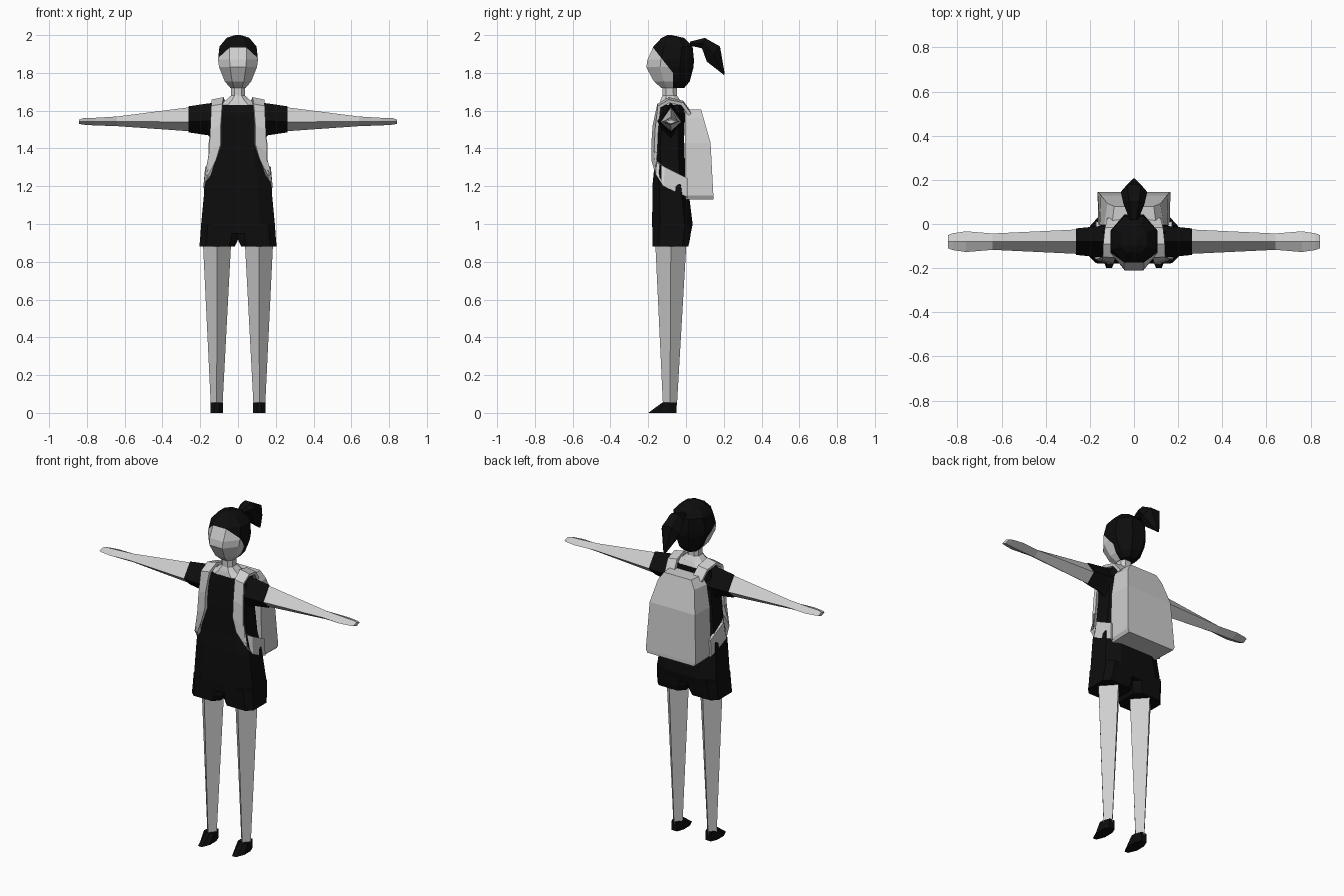
import bpy, bmesh
from mathutils import Vector


def material(name, value):
    m = bpy.data.materials.new(name)
    m.diffuse_color = (value, value, value, 1)
    return m


LIGHT = material("light_grey", 0.62)
DARK = material("near_black", 0.004)


def finish(name, bm, mats):
    bmesh.ops.recalc_face_normals(bm, faces=bm.faces)
    me = bpy.data.meshes.new(name)
    bm.to_mesh(me)
    bm.free()
    for m in mats:
        me.materials.append(m)
    ob = bpy.data.objects.new(name, me)
    bpy.context.collection.objects.link(ob)
    return ob


def loft_bm(rings, closed=True):
    """Skin a list of equally long point rings; closed rings get end caps."""
    bm = bmesh.new()
    vs = [[bm.verts.new(p) for p in r] for r in rings]
    n = len(vs[0])
    for a, b in zip(vs, vs[1:]):
        for i in range(n if closed else n - 1):
            j = (i + 1) % n
            bm.faces.new((a[i], a[j], b[j], b[i]))
    if closed:
        bm.faces.new(vs[0])
        bm.faces.new(vs[-1])
    return bm


def loft(name, rings, mat):
    return finish(name, loft_bm(rings), [mat])


def octagon(z, hx, yf, yb, cx=0.0, c=0.5):
    """Horizontal eight sided section from half width and front/back depth."""
    my, hy = (yf + yb) / 2, (yb - yf) / 2
    pts = [(1, c), (c, 1), (-c, 1), (-1, c), (-1, -c), (-c, -1), (c, -1), (1, -c)]
    return [(cx + hx * u, my + hy * v, z) for u, v in pts]


def flip(rings, s):
    return [[(s * x, y, z) for x, y, z in r] for r in rings]


# head: lofted, then cut along the hairline and coloured by side
bm = loft_bm([octagon(z, hx, f, b, 0, c) for z, hx, f, b, c in [
    (1.72, 0.04, -0.13, -0.01, 0.5),
    (1.755, 0.07, -0.17, 0.02, 0.45),
    (1.83, 0.10, -0.21, 0.04, 0.42),
    (1.87, 0.106, -0.204, 0.042, 0.42),
    (1.94, 0.098, -0.172, 0.035, 0.45),
    (1.985, 0.06, -0.13, -0.01, 0.5),
    (2.0, 0.015, -0.10, -0.075, 0.5)]])
fringe_co, fringe_no = Vector((0, -0.175, 1.935)), Vector((0, 0.14, 0.11))
back_co, back_no = Vector((0, -0.07, 1.8)), Vector((0, 1, 0))
for co, no in ((fringe_co, fringe_no), (back_co, back_no)):
    bmesh.ops.bisect_plane(bm, geom=bm.verts[:] + bm.edges[:] + bm.faces[:],
                           plane_co=co, plane_no=no)
for f in bm.faces:
    c = f.calc_center_median()
    hair = (c - fringe_co).dot(fringe_no) > 0 or (c - back_co).dot(back_no) > 0
    f.material_index = int(hair)
finish("head", bm, [LIGHT, DARK])


# ponytail
def tail_ring(top, bottom, hx):
    (ya, za), (yb, zb) = top, bottom
    ym, zm = (ya + yb) / 2, (za + zb) / 2
    return [(hx / 2, ya, za), (hx, ym, zm), (hx / 2, yb, zb),
            (-hx / 2, yb, zb), (-hx, ym, zm), (-hx / 2, ya, za)]


loft("ponytail", [tail_ring((0.02, 1.965), (0.02, 1.945), 0.02),
                  tail_ring((0.10, 1.985), (0.085, 1.93), 0.048),
                  tail_ring((0.18, 1.94), (0.11, 1.86), 0.06),
                  tail_ring((0.205, 1.795), (0.2, 1.79), 0.008)], DARK)

# neck flaring into the shoulders
loft("neck", [octagon(1.625, 0.118, -0.142, -0.012),
              octagon(1.655, 0.065, -0.135, -0.03),
              octagon(1.68, 0.037, -0.125, -0.048),
              octagon(1.76, 0.035, -0.125, -0.05)], LIGHT)

# shirt and upper shorts
loft("torso", [octagon(z, hx, f, b, 0, 0.6) for z, hx, f, b in [
    (0.95, 0.197, -0.178, 0.025), (1.0, 0.195, -0.179, 0.035),
    (1.2, 0.176, -0.178, 0.01), (1.3, 0.155, -0.168, -0.005),
    (1.45, 0.14, -0.165, -0.01), (1.58, 0.145, -0.152, -0.005),
    (1.63, 0.12, -0.142, -0.012)]], DARK)


def diamond_x(x, y, hy, z0, zm, z1):
    return [(x, y, z1), (x, y + hy, zm), (x, y, z0), (x, y - hy, zm)]


def diamond_z(z, cx, hx, cy, hy):
    return [(cx + hx, cy, z), (cx, cy + hy, z), (cx - hx, cy, z), (cx, cy - hy, z)]


for side, s in (("left", 1), ("right", -1)):
    # shorts leg
    loft(side + "_shorts_leg", flip([
        octagon(0.88, 0.094, -0.177, 0.012, 0.111, 0.65),
        octagon(0.915, 0.1, -0.178, 0.02, 0.101, 0.65),
        octagon(1.0, 0.098, -0.178, 0.033, 0.097, 0.65)], s), DARK)
    # bare leg
    loft(side + "_leg", flip([
        diamond_z(0.04, 0.113, 0.031, -0.085, 0.037),
        diamond_z(0.93, 0.111, 0.076, -0.08, 0.084)], s), LIGHT)
    # shoe
    loft(side + "_shoe", flip([
        [(0.08, -0.09, 0), (0.095, -0.05, 0), (0.13, -0.05, 0), (0.146, -0.09, 0),
         (0.146, -0.15, 0), (0.125, -0.2, 0), (0.1, -0.2, 0), (0.08, -0.15, 0)],
        [(0.08, -0.09, 0.055), (0.095, -0.05, 0.055), (0.13, -0.05, 0.055),
         (0.146, -0.09, 0.055), (0.146, -0.115, 0.055), (0.125, -0.125, 0.055),
         (0.1, -0.125, 0.055), (0.08, -0.115, 0.055)]], s), DARK)
    # sleeve
    loft(side + "_sleeve", flip([
        diamond_x(0.10, -0.08, 0.075, 1.42, 1.545, 1.645),
        diamond_x(0.16, -0.08, 0.07, 1.47, 1.545, 1.638),
        diamond_x(0.262, -0.08, 0.06, 1.485, 1.542, 1.623)], s), DARK)
    # arm and hand
    loft(side + "_arm", flip([
        diamond_x(0.24, -0.08, 0.056, 1.49, 1.54, 1.62),
        diamond_x(0.64, -0.08, 0.037, 1.518, 1.543, 1.569),
        diamond_x(0.76, -0.08, 0.047, 1.522, 1.543, 1.562),
        diamond_x(0.82, -0.08, 0.038, 1.526, 1.543, 1.56),
        diamond_x(0.842, -0.08, 0.03, 1.53, 1.542, 1.552)], s), LIGHT)
    # backpack strap: ribbon over the shoulder and under the arm
    ribbon = [[(0.06, 0.02, 1.59), (0.12, 0.02, 1.58)],
              [(0.068, -0.02, 1.645), (0.13, -0.02, 1.635)],
              [(0.075, -0.09, 1.663), (0.138, -0.09, 1.65)],
              [(0.082, -0.145, 1.63), (0.14, -0.142, 1.62)],
              [(0.09, -0.168, 1.52), (0.145, -0.155, 1.50)],
              [(0.09, -0.175, 1.42), (0.15, -0.16, 1.38)],
              [(0.115, -0.175, 1.34), (0.167, -0.16, 1.26)],
              [(0.165, -0.11, 1.30), (0.174, -0.12, 1.20)],
              [(0.162, 0.01, 1.24), (0.165, 0.01, 1.14)]]
    strap = finish(side + "_strap", loft_bm(flip(ribbon, s), False), [LIGHT])
    mod = strap.modifiers.new("thickness", 'SOLIDIFY')
    mod.thickness, mod.offset = 0.018, 0


# backpack: rectangular sections stacked upwards
def pack_ring(z, hx_front, hx_back, y0, y1):
    return [(hx_front, y0, z), (hx_back, y1, z), (-hx_back, y1, z), (-hx_front, y0, z)]


loft("backpack", [pack_ring(1.13, 0.15, 0.155, 0, 0.145),
                  pack_ring(1.15, 0.162, 0.165, -0.005, 0.145),
                  pack_ring(1.43, 0.155, 0.15, -0.005, 0.13),
                  pack_ring(1.56, 0.135, 0.12, -0.005, 0.093),
                  pack_ring(1.605, 0.10, 0.09, -0.005, 0.08)], LIGHT)
